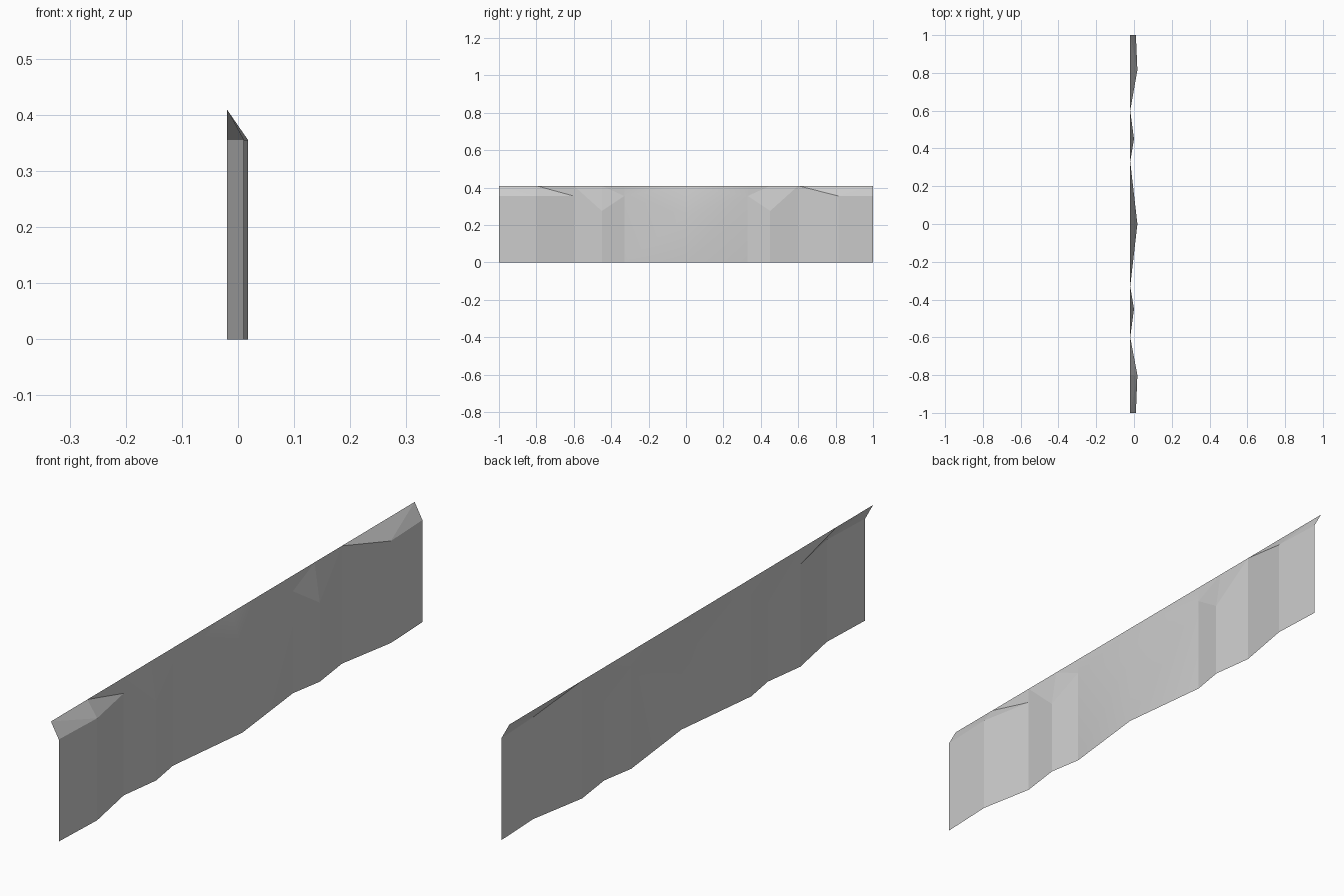
import bpy
import bmesh

cube = bpy.data.objects.get("Cube")
if cube:
    bpy.data.objects.remove(cube, do_unlink=True)

BACK, TOP = -0.02, 0.41

# Folds along the wall: position y, depth x, height of the vertical part
folds = [
    (-1.0, 0.01, 0.355), (-0.8, 0.018, 0.355), (-0.6, BACK, 0.355),
    (-0.45, 0.0, 0.275), (-0.33, BACK, 0.355), (0.0, 0.018, 0.25),
    (0.33, BACK, 0.355), (0.45, 0.0, 0.275), (0.6, BACK, TOP),
    (0.815, 0.018, 0.355), (1.0, 0.01, 0.355),
]

# Stone material
stone = bpy.data.materials.new("stone_grey")
stone.use_nodes = True
colour = (0.6, 0.6, 0.6, 1.0)
stone.diffuse_color = colour
stone.node_tree.nodes["Principled BSDF"].inputs["Base Color"].default_value = colour

# Columns of foot, shoulder and rim points
bm = bmesh.new()
columns = []
for y, x, z in folds:
    foot = bm.verts.new((x, y, 0))
    shoulder = bm.verts.new((x, y, z))
    rim = shoulder if z == TOP else bm.verts.new((BACK, y, TOP))
    columns.append((foot, shoulder, rim))


def add_face(*verts):
    """Add a face, skipping triangles that collapse at a shared point."""
    if len(set(verts)) == len(verts):
        return bm.faces.new(verts)


for a, b in zip(columns, columns[1:]):
    # Vertical facet
    add_face(a[0], b[0], b[1], a[1])
    # Chamfer facets leaning back to the straight rim
    middle = (a[0].co.y + b[0].co.y) / 2
    central = abs(middle) < 0.3
    if (middle < 0) != central:
        add_face(a[1], b[1], a[2])
        add_face(b[1], b[2], a[2])
    else:
        add_face(a[1], b[1], b[2])
        add_face(a[1], b[2], a[2])

# Soft shading on the shallow central bulge only
for face in bm.faces:
    face.smooth = abs(face.calc_center_median().y) < 0.3

mesh = bpy.data.meshes.new("cliff_wall")
bm.to_mesh(mesh)
bm.free()
mesh.materials.append(stone)
wall = bpy.data.objects.new("cliff_wall", mesh)
bpy.context.collection.objects.link(wall)
